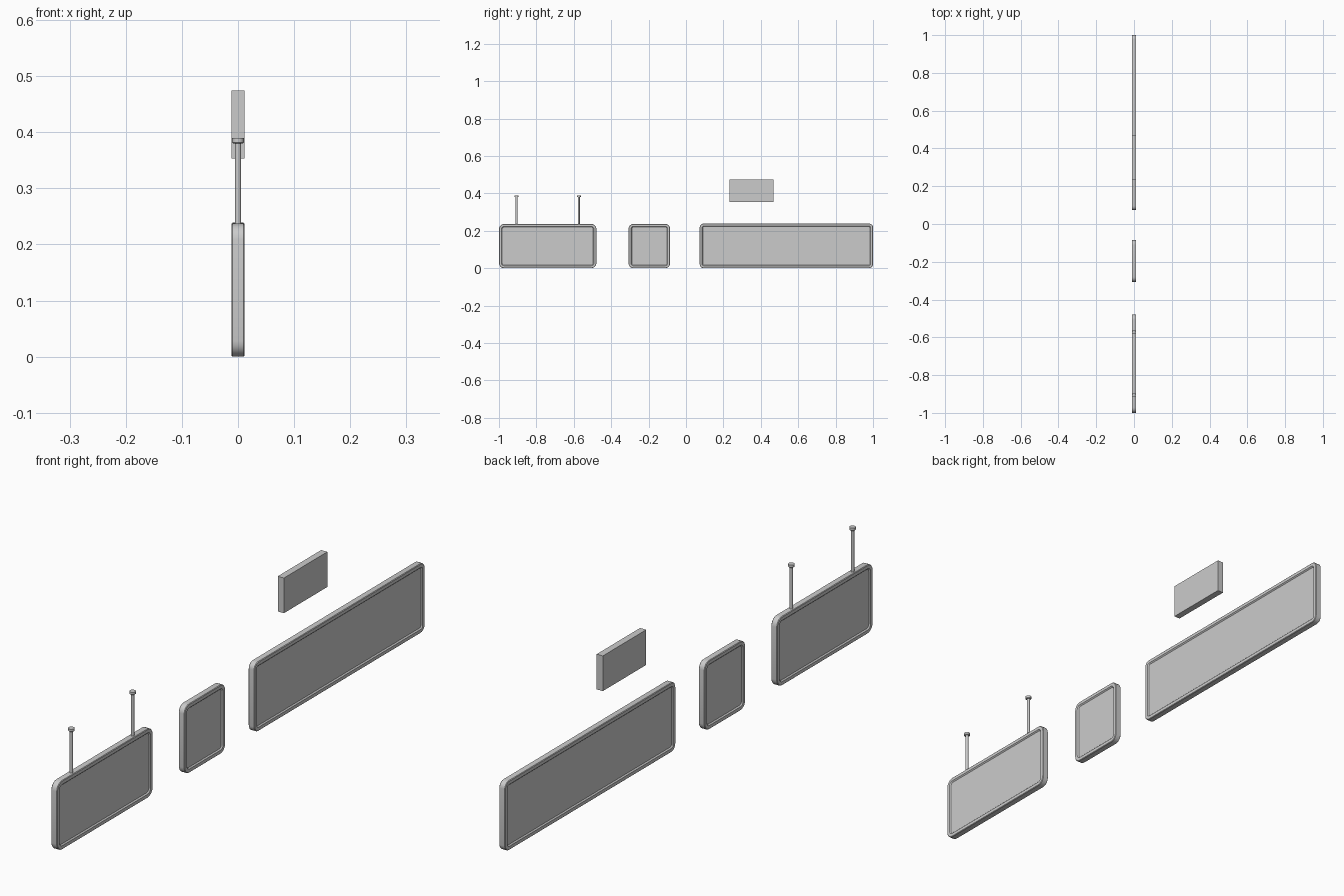
import bpy, bmesh, math

if "Cube" in bpy.data.objects:
    bpy.data.objects.remove(bpy.data.objects["Cube"])

HALF = 0.0116  # half thickness of every sign


def finish(name, bm):
    bmesh.ops.recalc_face_normals(bm, faces=bm.faces[:])
    mesh = bpy.data.meshes.new(name)
    bm.to_mesh(mesh)
    bm.free()
    obj = bpy.data.objects.new(name, mesh)
    bpy.context.collection.objects.link(obj)
    bpy.context.view_layer.objects.active = obj
    obj.select_set(True)
    bpy.ops.object.shade_smooth_by_angle(angle=math.radians(35))
    obj.select_set(False)
    return obj


def outline(y0, y1, z0, z1, r, steps=5):
    pts = []
    corners = [(y1 - r, z1 - r), (y0 + r, z1 - r), (y0 + r, z0 + r), (y1 - r, z0 + r)]
    for k, (cy, cz) in enumerate(corners):
        for i in range(steps + 1):
            a = math.pi / 2 * (k + i / steps)
            pts.append((cy + r * math.cos(a), cz + r * math.sin(a)))
    return pts


def framed_sign(name, y0, y1, z1, r, rim=0.013, depth=0.004):
    """Rounded light box: soft outer edge, raised rim and recessed face on both sides."""
    bm = bmesh.new()
    # (inset, x) section running from the back face round to the front face
    half = [(0, HALF - 0.002), (0.002, HALF), (rim, HALF), (rim + 0.004, HALF - depth)]
    section = [(i, -x) for i, x in reversed(half)] + half
    rings = []
    for inset, x in section:
        pts = outline(y0 + inset, y1 - inset, inset, z1 - inset, max(r - inset, 0.006))
        rings.append([bm.verts.new((x, y, z)) for y, z in pts])
    n = len(rings[0])
    for a, b in zip(rings, rings[1:]):
        for i in range(n):
            j = (i + 1) % n
            bm.faces.new((a[i], a[j], b[j], b[i]))
    bm.faces.new(rings[0])
    bm.faces.new(rings[-1])
    return finish(name, bm)


def hanging_rod(name, y):
    """Thin rod with a slightly chamfered ceiling cap, turned from a profile."""
    bm = bmesh.new()
    profile = [(0.0055, 0.232), (0.0055, 0.380), (0.0085, 0.380),
               (0.0105, 0.382), (0.0105, 0.390)]
    n = 16
    rings = [[bm.verts.new((r * math.cos(2 * math.pi * i / n),
                            y + r * math.sin(2 * math.pi * i / n), z))
              for i in range(n)] for r, z in profile]
    for a, b in zip(rings, rings[1:]):
        for i in range(n):
            j = (i + 1) % n
            bm.faces.new((a[i], a[j], b[j], b[i]))
    bm.faces.new(rings[0])
    bm.faces.new(rings[-1])
    return finish(name, bm)


# Three framed signs in a row
framed_sign("hanging_sign", -1.0, -0.479, 0.237, 0.028)
framed_sign("square_sign", -0.307, -0.085, 0.237, 0.026)
framed_sign("long_sign", 0.073, 1.0, 0.239, 0.022)

# Suspension rods
for i, y in enumerate((-0.906, -0.573)):
    hanging_rod(f"hanging_rod_{i + 1}", y)

# Plain small plate above the long sign
bm = bmesh.new()
bmesh.ops.create_cube(bm, size=1)
bmesh.ops.scale(bm, verts=bm.verts, vec=(HALF * 2, 0.236, 0.121))
bmesh.ops.translate(bm, verts=bm.verts, vec=(0, 0.351, 0.4135))
finish("small_plate", bm)
